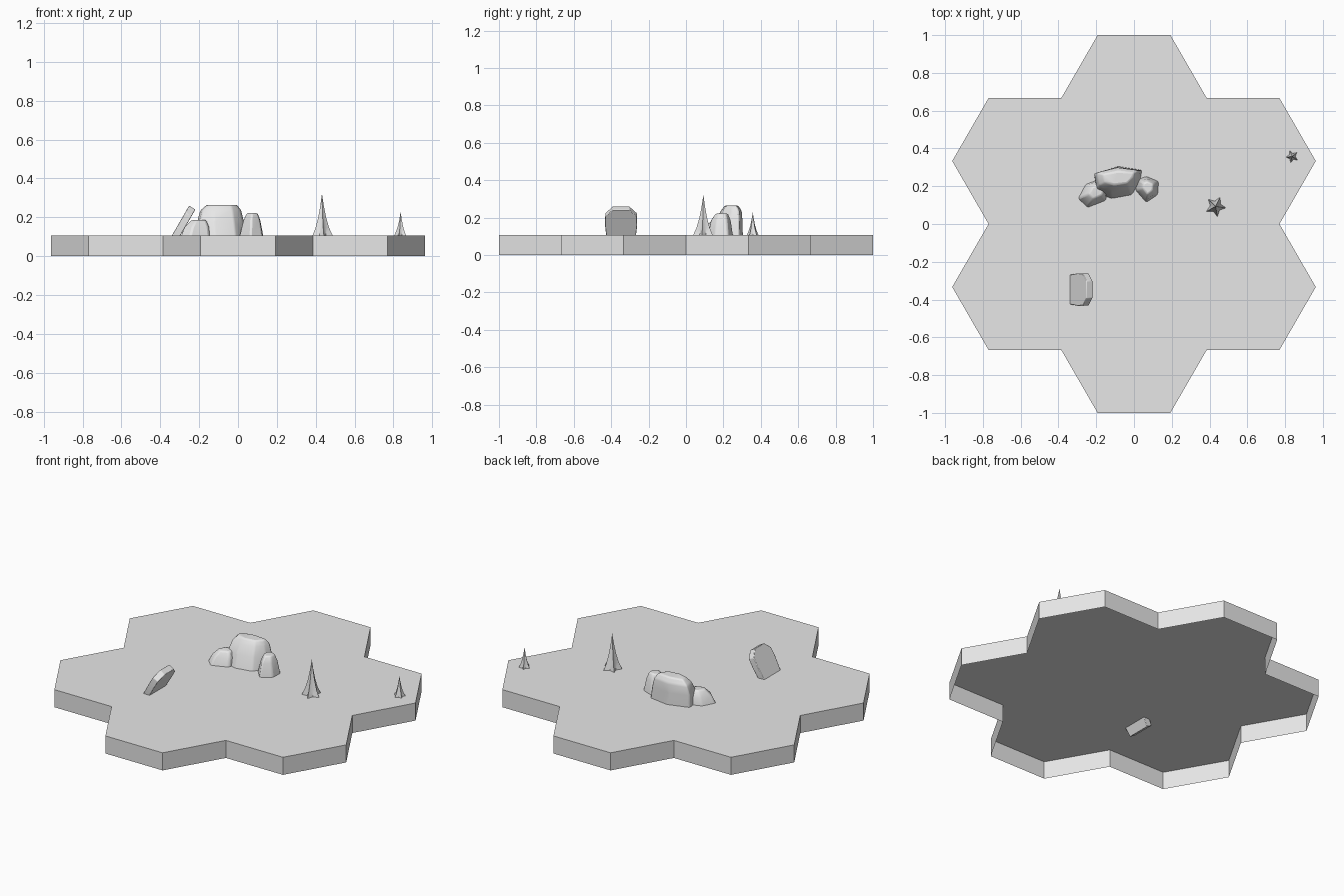
import bpy, bmesh, math
from mathutils import Vector

if "Cube" in bpy.data.objects:
    bpy.data.objects.remove(bpy.data.objects["Cube"], do_unlink=True)

stone = bpy.data.materials.new("light_grey")
stone.use_nodes = True
stone.diffuse_color = (0.8, 0.8, 0.8, 1)
stone.node_tree.nodes["Principled BSDF"].inputs["Base Color"].default_value = (0.8, 0.8, 0.8, 1)

GROUND = 0.107


def loft(name, rings, close_bottom=False, tip=None, smooth=None, bevel=0):
    """Skin a stack of rings, then cap the last one or draw it to a tip."""
    bm = bmesh.new()
    loops = [[bm.verts.new(p) for p in ring] for ring in rings]
    n = len(loops[0])
    for low, high in zip(loops, loops[1:]):
        for i in range(n):
            j = (i + 1) % n
            bm.faces.new((low[i], low[j], high[j], high[i]))
    if tip:
        top = bm.verts.new(tip)
        for i in range(n):
            bm.faces.new((loops[-1][i], loops[-1][(i + 1) % n], top))
    else:
        bm.faces.new(loops[-1])
    if close_bottom:
        bm.faces.new(loops[0][::-1])
        bmesh.ops.recalc_face_normals(bm, faces=bm.faces)
    mesh = bpy.data.meshes.new(name)
    bm.to_mesh(mesh)
    bm.free()
    mesh.materials.append(stone)
    ob = bpy.data.objects.new(name, mesh)
    bpy.context.collection.objects.link(ob)
    if smooth:
        bpy.ops.object.select_all(action="DESELECT")
        ob.select_set(True)
        bpy.context.view_layer.objects.active = ob
        bpy.ops.object.shade_smooth_by_angle(angle=math.radians(smooth))
    if bevel:
        mod = ob.modifiers.new("worn_edges", "BEVEL")
        mod.width, mod.segments = bevel, 2
        mod.limit_method = "ANGLE"
        mod.angle_limit = math.radians(25)
    return ob


# Ground: the outline of seven joined hexagons, open underneath
side, apothem = 0.385, 1 / 3
outline = []
for k in range(6):
    a = math.radians(60 * k)
    for x, y in ((2 * side, 0), (2.5 * side, apothem)):
        outline.append((x * math.cos(a) - y * math.sin(a), x * math.sin(a) + y * math.cos(a)))
    x, y = 2 * side, 2 * apothem
    outline.append((x * math.cos(a) - y * math.sin(a), x * math.sin(a) + y * math.cos(a)))
# Drop the doubled corners where neighbouring lobes meet
clean = []
for p in outline:
    if all((Vector(p) - Vector(q)).length > 0.01 for q in clean):
        clean.append(p)
loft("hex_ground", [[(x, y, z) for x, y in clean] for z in (0, GROUND)])


def rock(name, foot, levels):
    """Each level gives height, x scale, y scale, x shift and y shift."""
    cx = sum(p[0] for p in foot) / len(foot)
    cy = sum(p[1] for p in foot) / len(foot)
    rings = [[(cx + dx + (x - cx) * sx, cy + dy + (y - cy) * sy, z) for x, y in foot]
             for z, sx, sy, dx, dy in levels]
    loft(name, rings, smooth=50, bevel=0.008)


# Cluster of three rocks
rock("large_rock",
     [(-0.2, 0.165), (-0.12, 0.135), (-0.01, 0.155), (0.035, 0.225),
      (0.045, 0.285), (-0.085, 0.305), (-0.215, 0.265)],
     [(GROUND, 0.97, 1, 0, 0), (0.18, 0.93, 0.85, -0.005, 0.01),
      (0.235, 0.82, 0.66, -0.005, 0.022), (0.264, 0.62, 0.42, 0, 0.024)])
rock("low_rock",
     [(-0.295, 0.135), (-0.245, 0.088), (-0.15, 0.125),
      (-0.137, 0.19), (-0.2, 0.23), (-0.255, 0.21)],
     [(GROUND, 1, 1, 0, 0), (0.15, 0.84, 0.85, 0.006, 0.005), (0.186, 0.5, 0.5, 0.014, 0.01)])
rock("round_rock",
     [(0.008, 0.18), (0.065, 0.115), (0.125, 0.155),
      (0.13, 0.225), (0.065, 0.252), (0.02, 0.235)],
     [(GROUND, 1, 1, 0, 0), (0.185, 0.72, 0.8, 0.002, 0),
      (0.222, 0.46, 0.5, 0.004, 0.002)])


# Spikes: five flared ridges drawn up to a thin point
def spike(name, x, y, radius, height, turn):
    rings = []
    for t, r, inner in ((0, 1, 0.52), (0.18, 0.68, 0.62), (0.42, 0.4, 0.72), (0.7, 0.18, 0.8)):
        ring = []
        for i in range(10):
            a = math.radians(turn + 36 * i)
            rr = radius * r * (inner if i % 2 else 1)
            ring.append((x + rr * math.cos(a), y + rr * math.sin(a), GROUND + height * t))
        rings.append(ring)
    loft(name, rings, tip=(x, y, GROUND + height), smooth=30)


spike("tall_spike", 0.432, 0.093, 0.055, 0.215, -8)
spike("short_spike", 0.837, 0.357, 0.033, 0.122, 40)

# Leaning slab with clipped top corners, sunk a little into the ground
half = [(0.074, -0.045), (0.079, 0), (0.086, 0.07), (0.084, 0.125), (0.045, 0.165)]
profile = half + [(-w, h) for w, h in reversed(half)]
lean = math.radians(30)
up = Vector((math.sin(lean), 0, math.cos(lean)))
out = Vector((math.cos(lean), 0, -math.sin(lean)))
foot = Vector((-0.318, -0.347, GROUND))
loft("leaning_slab",
     [[foot + up * h + Vector((0, w, 0)) + out * d for w, h in profile]
      for d in (-0.019, 0.019)],
     close_bottom=True, smooth=30, bevel=0.003)
